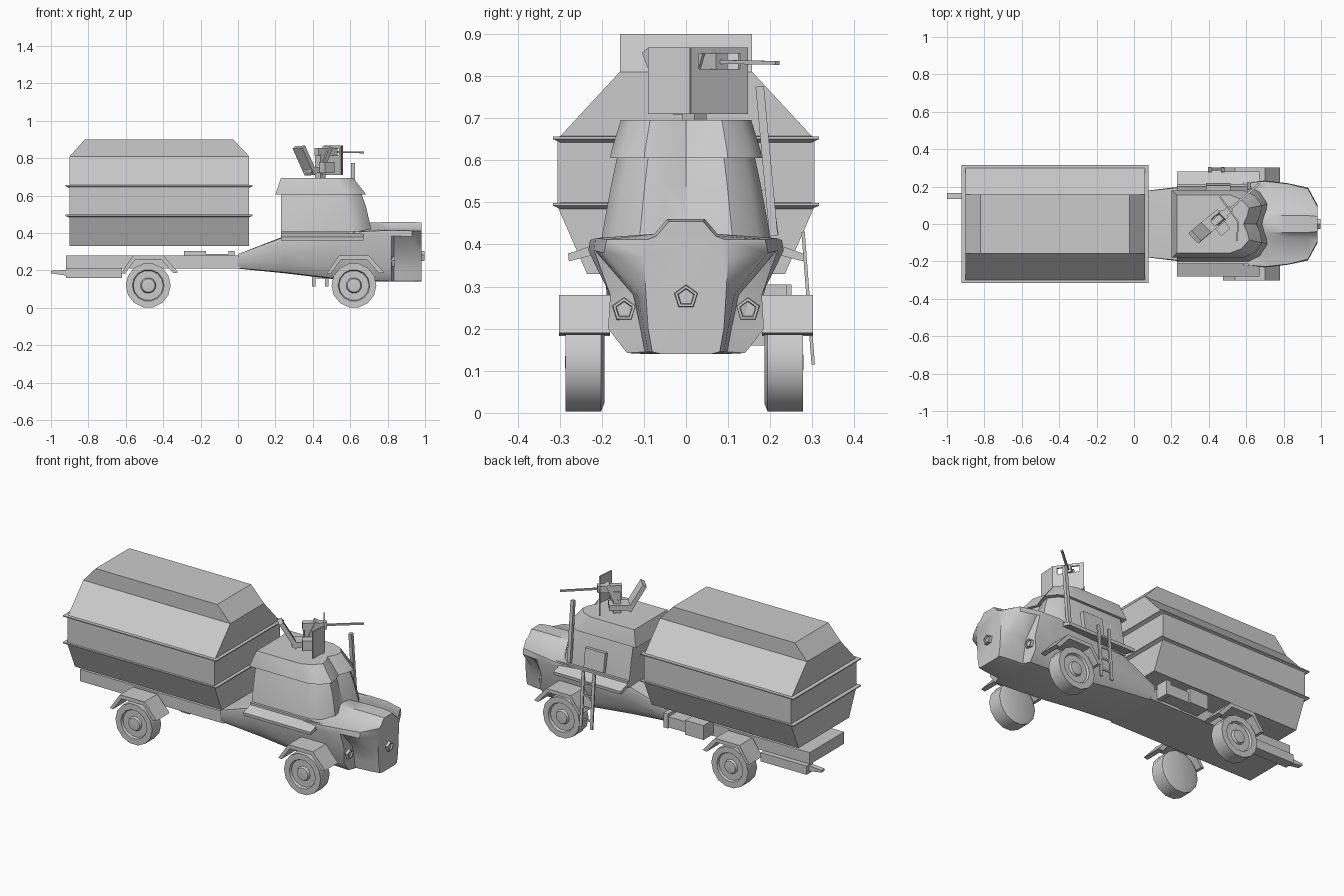
import bpy, bmesh, math
from mathutils import Vector


def finish(name, bm, smooth=None):
    bmesh.ops.recalc_face_normals(bm, faces=bm.faces[:])
    me = bpy.data.meshes.new(name)
    bm.to_mesh(me)
    bm.free()
    ob = bpy.data.objects.new(name, me)
    bpy.context.collection.objects.link(ob)
    if smooth:
        bpy.ops.object.select_all(action='DESELECT')
        ob.select_set(True)
        bpy.context.view_layer.objects.active = ob
        bpy.ops.object.shade_smooth_by_angle(angle=math.radians(smooth))
    return ob


def loft(name, rings, smooth=None):
    """Skin closed rings of points and cap both ends."""
    bm = bmesh.new()
    vs = [[bm.verts.new(p) for p in r] for r in rings]
    n = len(vs[0])
    for a, b in zip(vs, vs[1:]):
        for i in range(n):
            j = (i + 1) % n
            bm.faces.new((a[i], a[j], b[j], b[i]))
    bm.faces.new(vs[0])
    bm.faces.new(vs[-1])
    return finish(name, bm, smooth)


def box(name, x0, x1, y0, y1, z0, z1):
    r = [(x0, y0), (x1, y0), (x1, y1), (x0, y1)]
    return loft(name, [[(x, y, z) for x, y in r] for z in (z0, z1)])


def prism_y(name, pts, y0, y1):
    return loft(name, [[(x, y, z) for x, z in pts] for y in (y0, y1)])


def beam(name, p, q, side, w, t):
    """Rectangular bar from p to q; width w runs along 'side'."""
    p, q = Vector(p), Vector(q)
    d = (q - p).normalized()
    n = d.cross(Vector(side)).normalized()
    s = n.cross(d)
    c = [s * w / 2 * i + n * t / 2 * j for i, j in ((-1, -1), (1, -1), (1, 1), (-1, 1))]
    return loft(name, [[p + v for v in c], [q + v for v in c]])


def wall(name, p, q, z0, z1, t=.008):
    z = (z0 + z1) / 2
    return beam(name, (*p, z), (*q, z), (0, 0, 1), z1 - z0, t)


# Cargo container: hexagonal section with tapered top, and two ridges
rings = []
for z, x0, x1, hw in ((.33, -.9, .06, .235), (.49, -.9, .06, .305), (.65, -.9, .06, .305),
                      (.81, -.9, .06, .157), (.9, -.82, -.025, .157)):
    rings.append([(x0, -hw, z), (x1, -hw, z), (x1, hw, z), (x0, hw, z)])
loft("cargo_container", rings)
for z in (.49, .648):
    rr = []
    for dz, e in ((-.006, .0), (.002, .018), (.008, .018), (.009, .0)):
        x0, x1, h = -.905 - e, .06 + e, .298 + e
        rr.append([(x0, -h, z + dz), (x1, -h, z + dz), (x1, h, z + dz), (x0, h, z + dz)])
    loft("container_ridge", rr)

# Rear bed with stowage and tow bar
box("bed", -.92, .02, -.16, .16, .21, .28)
box("rear_stowage", -.92, -.62, .13, .19, .16, .212)
prism_y("tow_bar", [(-.9, .17), (-.9, .205), (-1, .198), (-1, .185)], .135, .165)
box("side_box_large", -.29, -.17, .16, .25, .22, .305)
box("side_box_small", -.17, -.02, .16, .235, .225, .288)
box("side_box_cap", -.05, -.02, .16, .24, .22, .305)

# Lower hull and hood: half sections (y, z) from keel to hood top
hull = [
    (0, (.1, .21, .15, .212, .165, .225, .165, .25, .17, .28, .17, .287, .1, .287, .05, .287)),
    (.25, (.1, .185, .145, .19, .175, .24, .19, .30, .2, .365, .195, .38, .1, .385, .05, .385)),
    (.5, (.1, .155, .14, .16, .182, .21, .182, .29, .215, .375, .21, .395, .1, .41, .05, .41)),
    (.70, (.1, .143, .14, .147, .18, .2, .18, .28, .232, .385, .228, .41, .075, .425, .045, .455)),
    (.82, (.1, .14, .14, .142, .185, .2, .18, .28, .218, .385, .215, .415, .075, .425, .045, .46)),
    (.835, (.09, .14, .098, .145, .108, .2, .125, .28, .215, .385, .212, .415, .075, .425, .045, .46)),
    (.93, (.08, .14, .09, .145, .1, .2, .115, .28, .195, .38, .188, .412, .075, .425, .045, .46)),
]
hull.append((.982, (.06, .14, .08, .145, .09, .2, .095, .28, .1, .37, .09, .412, .07, .42, .04, .455)))
rings = []
for x, v in hull:
    half = list(zip(v[::2], v[1::2]))
    rings.append([(x, y, z) for y, z in half] + [(x, -y, z) for y, z in reversed(half)])
loft("hull", rings, 45)

# Pentagonal lamps on nose and cheeks
for x, y, z in ((.978, 0, .275), (.82, .147, .245), (.82, -.147, .245)):
    rr = []
    for dx, r in ((0, .03), (.02, .028), (.02, .021), (.01, .019)):
        rr.append([(x + dx, y + r * math.sin(k * math.tau / 5), z + r * math.cos(k * math.tau / 5))
                   for k in range(5)])
    loft("lamp", rr)


# Cab and overhanging roof: rounded front with a central dip
def outline(xr, xf, hw, z, dip):
    half = [(xr, hw), (xf - .1, hw), (xf - .04, hw * .85), (xf, hw * .55), (xf - dip * .3, hw * .28)]
    return ([(x, y, z) for x, y in half] + [(xf - dip, 0, z)]
            + [(x, -y, z) for x, y in reversed(half)])


loft("cab", [outline(.23, .72, .205, .37, .01), outline(.23, .71, .198, .43, .02),
             outline(.23, .685, .178, .54, .025), outline(.23, .66, .163, .61, .025)], 30)
loft("cab_roof", [outline(.2, .685, .18, .605, .03), outline(.205, .675, .178, .62, .03),
                  outline(.23, .615, .155, .695, .03)], 30)

# Side ledges, flared fenders and wheels on both sides
ledge = [(.17, .41), (.2, .405), (.28, .378), (.278, .36), (.18, .385)]
arch = [(-.145, .185), (-.08, .28), (.08, .28), (.16, .19), (.135, .185), (.07, .258),
        (-.07, .258), (-.125, .182)]
tyre = [(.1, .19), (.12, .198), (.12, .282), (.085, .282), (.08, .268),
        (.042, .268), (.036, .281), (.012, .283)]
for s in (-1, 1):
    loft("side_ledge", [[(x, s * y, z) for y, z in ledge] for x in (.23, .67)])
    box("ledge_rail", .23, .7, *sorted((s * .18, s * .215)), .39, .412)
    for cx in (-.48, .62):
        prism_y("fender", [(cx + x, z) for x, z in arch], s * .18, s * .302)
        rings = [[(cx + r * math.cos(k * math.tau / 14), s * y - .004,
                   .12 + r * math.sin(k * math.tau / 14)) for k in range(14)] for r, y in tyre]
        loft("wheel", rings, 40)

# Left side gear: hatch box, leaning plank and ladder
beam("hatch_box", (.45, .2, .42), (.45, .185, .53), (1, 0, 0), .13, .04)
beam("leaning_plank", (.615, .208, .42), (.615, .175, .775), (1, 0, 0), .02, .02)
for x in (.405, .475):
    beam("ladder_rail", (x, .302, .115), (x, .278, .43), (1, 0, 0), .018, .008)
for k in range(4):
    t = .15 + k * .22
    c = (.302 - .024 * t, .115 + .315 * t)
    beam("ladder_rung", (.405, *c), (.475, *c), (0, 0, 1), .01, .006)

# Gun shield with viewing slot
a, b, c = Vector((.55, -.09)), Vector((.557, .01)), Vector((.46, .145))
wall("shield_side", a, b, .71, .868)
wall("shield_lower", b, c, .71, .817)
wall("shield_upper", b, c, .853, .868)
for p, q, n in ((0, .14, "inner"), (.86, 1, "outer")):
    wall("shield_" + n, b.lerp(c, p), b.lerp(c, q), .817, .853)

# Gun, mount and tilted gunner seat
beam("gun_barrel", (.48, .05, .834), (.67, .217, .831), (0, 0, 1), .009, .012)
beam("gun_body", (.42, 0, .835), (.52, .085, .835), (0, 0, 1), .04, .035)
beam("gun_pedestal", (.44, .02, .69), (.44, .02, .82), (1, 1, 0), .04, .04)
d = (.7, -.7, 0)
beam("seat_base", (.37, -.03, .735), (.47, .05, .735), d, .075, .03)
beam("seat_back", (.39, -.015, .715), (.325, -.07, .86), d, .075, .025)
beam("gun_cradle", (.43, .01, .72), (.48, .05, .86), d, .05, .025)
beam("ammo_box", (.45, -.045, .75), (.5, -.005, .75), (0, 0, 1), .06, .05)
